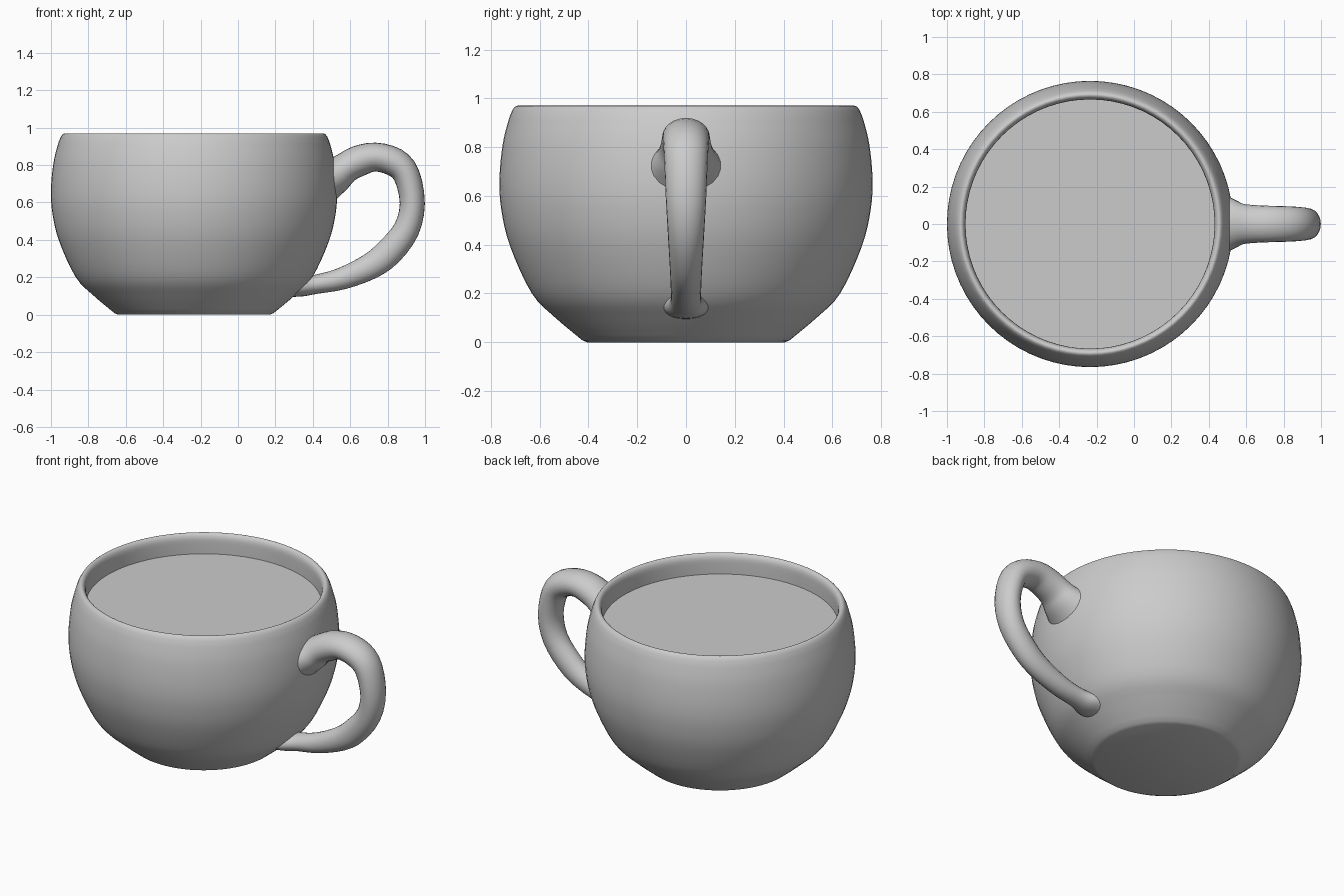
import bpy, bmesh
from math import sin, cos, pi, radians
from mathutils import Vector

if "Cube" in bpy.data.objects:
    bpy.data.objects.remove(bpy.data.objects["Cube"])

CUP_X = -0.235


def smooth_path(points, steps):
    """Catmull-Rom interpolation through tuples of any length."""
    pts = [Vector(p) for p in points]
    pts = [2 * pts[0] - pts[1]] + pts + [2 * pts[-1] - pts[-2]]
    out = []
    for a, b, c, d in zip(pts, pts[1:], pts[2:], pts[3:]):
        for i in range(steps):
            t = i / steps
            out.append(0.5 * (2 * b + (c - a) * t + (2 * a - 5 * b + 4 * c - d) * t * t
                              + (3 * b - a - 3 * c + d) * t ** 3))
    return out + [pts[-2]]


def loft(name, rings, cap_start=False, cap_end=False):
    """Skin closed rings of equal vertex count."""
    bm = bmesh.new()
    loops = [[bm.verts.new(p) for p in ring] for ring in rings]
    n = len(loops[0])
    for lo, hi in zip(loops, loops[1:]):
        for i in range(n):
            j = (i + 1) % n
            bm.faces.new((lo[i], lo[j], hi[j], hi[i]))
    if cap_start:
        bm.faces.new(loops[0][::-1])
    if cap_end:
        bm.faces.new(loops[-1])
    return finish(name, bm)


def finish(name, bm):
    mesh = bpy.data.meshes.new(name)
    bm.to_mesh(mesh)
    bm.free()
    obj = bpy.data.objects.new(name, mesh)
    bpy.context.collection.objects.link(obj)
    bpy.ops.object.select_all(action='DESELECT')
    obj.select_set(True)
    bpy.context.view_layer.objects.active = obj
    bpy.ops.object.shade_smooth_by_angle(angle=radians(45))
    return obj


def circle(r, z, n=72):
    return [(CUP_X + r * cos(2 * pi * i / n), r * sin(2 * pi * i / n), z) for i in range(n)]


# Cup: rounded bowl, rolled rim and inner wall down to the drink
outer = smooth_path([(0.425, 0.008), (0.535, 0.1), (0.632, 0.2), (0.72, 0.39), (0.757, 0.54),
                     (0.765, 0.67), (0.752, 0.81), (0.728, 0.91), (0.712, 0.952)], 4)
rim = smooth_path([(0.712, 0.952), (0.702, 0.965), (0.69, 0.97), (0.677, 0.962),
                   (0.668, 0.94), (0.666, 0.90), (0.666, 0.845)], 3)[1:]
profile = [Vector((0.405, 0))] + outer + rim
loft("cup_body", [circle(r, z) for r, z in profile], cap_start=True)

# Drink surface
bm = bmesh.new()
bm.faces.new([bm.verts.new(p) for p in circle(0.666, 0.848)])
finish("drink_surface", bm)

# Handle: x, z, half thickness, half width; flares where it meets the cup
stations = smooth_path([
    (0.46, 0.715, 0.125, 0.17), (0.525, 0.747, 0.097, 0.135), (0.575, 0.785, 0.083, 0.11),
    (0.645, 0.822, 0.083, 0.101), (0.735, 0.843, 0.077, 0.097), (0.838, 0.815, 0.077, 0.094),
    (0.902, 0.745, 0.071, 0.089), (0.932, 0.595, 0.067, 0.083), (0.9, 0.455, 0.07, 0.075),
    (0.81, 0.338, 0.075, 0.068), (0.71, 0.26, 0.07, 0.064), (0.555, 0.193, 0.059, 0.062),
    (0.42, 0.163, 0.051, 0.066), (0.35, 0.152, 0.053, 0.09), (0.29, 0.145, 0.05, 0.1)], 3)
rings = []
for k, (x, z, thick, width) in enumerate(stations):
    a, b = stations[max(k - 1, 0)], stations[min(k + 1, len(stations) - 1)]
    tangent = Vector((b[0] - a[0], 0, b[1] - a[1])).normalized()
    normal = Vector((-tangent.z, 0, tangent.x))
    rings.append([Vector((x, 0, z)) + normal * thick * cos(2 * pi * i / 24)
                  - Vector((0, width * sin(2 * pi * i / 24), 0)) for i in range(24)])
loft("handle", rings, cap_start=True, cap_end=True)
for obj in bpy.context.collection.objects:
    if obj.name == "handle":
        bm = bmesh.new()
        bm.from_mesh(obj.data)
        bmesh.ops.recalc_face_normals(bm, faces=bm.faces)
        bm.to_mesh(obj.data)
        bm.free()
